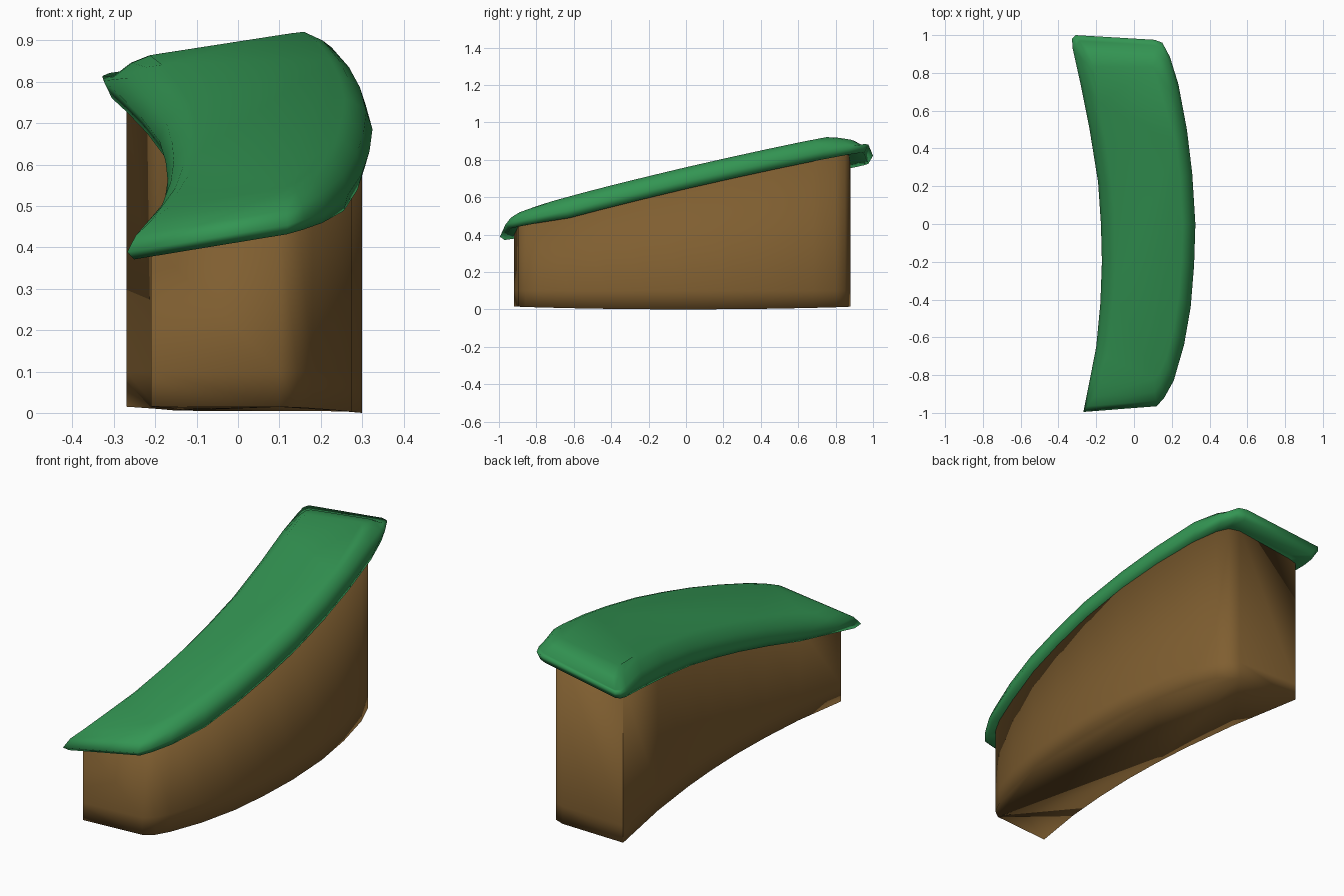
import bpy, bmesh

if "Cube" in bpy.data.objects:
    bpy.data.objects.remove(bpy.data.objects["Cube"])


def material(name, rgb):
    m = bpy.data.materials.new(name)
    m.diffuse_color = (*rgb, 1)
    m.use_nodes = True
    m.node_tree.nodes["Principled BSDF"].inputs["Base Color"].default_value = m.diffuse_color
    return m


def slope(x, y):
    # tilted plane of the ground, easing off at the high end
    return 0.72 + 0.156 * x + 0.235 * y - 0.22 * max(0, y - 0.75)


def loft(name, rings, mat, sharp=()):
    # stack closed rings of equal length and cap both ends
    bm = bmesh.new()
    vs = [[bm.verts.new(p) for p in ring] for ring in rings]
    n = len(vs[0])
    for a, b in zip(vs, vs[1:]):
        for i in range(n):
            j = (i + 1) % n
            bm.faces.new((a[i], a[j], b[j], b[i]))
    bm.faces.new(vs[0])
    bm.faces.new(vs[-1])
    bmesh.ops.recalc_face_normals(bm, faces=bm.faces)
    for f in bm.faces:
        f.smooth = True
    for a, b in zip(vs, vs[1:]):
        for i in sharp:
            bm.edges.get((a[i], b[i])).smooth = False
    me = bpy.data.meshes.new(name)
    bm.to_mesh(me)
    bm.free()
    me.materials.append(mat)
    ob = bpy.data.objects.new(name, me)
    bpy.context.collection.objects.link(ob)
    return ob


grass = material("grass green", (0.033, 0.30, 0.086))
earth = material("earth brown", (0.214, 0.113, 0.030))

# grass cap: curved outline shrunk towards its bent centre line, ring by ring
cap = [(-.268, -.995), (-.235, -.83), (-.20, -.65), (-.178, -.42), (-.17, -.2),
       (-.175, 0), (-.19, .22), (-.235, .5), (-.285, .75), (-.325, .93),
       (-.328, .98), (-.31, 1.0), (.11, .975), (.15, .96), (.19, .885),
       (.235, .74), (.28, .5), (.308, .27), (.325, 0), (.318, -.22),
       (.30, -.44), (.265, -.64), (.21, -.83), (.16, -.92), (.12, -.965)]


def centre(y):
    return 0.08 - 0.17 * y * y


rings = []
for fx, fy, drop in [(.72, .85, 0), (.82, .92, .012), (.94, .97, .04),
                     (1, 1, .085), (.95, .975, .125), (.75, .9, .11)]:
    ring = []
    for x, y in cap:
        y2 = y * fy
        x2 = centre(y2) + (x - centre(y)) * fx
        thin = min(1, .65 + (y + 1))  # thinner lip at the low end
        base = slope(x2, y2) + (.22 * max(0, y2 - .75) if drop > .05 else 0)
        ring.append((x2, y2, base - drop * thin))
    rings.append(ring)
loft("grass_cap", rings, grass)

# earth wall: straight sides, slightly bellied base
wall = [(-.21, -.92), (-.165, -.65), (-.143, -.42), (-.135, -.2), (-.14, 0),
        (-.155, .2), (-.195, .5), (-.27, .88), (.07, .87), (.12, .85),
        (.155, .80), (.205, .68), (.255, .47), (.288, .25), (.30, 0),
        (.293, -.22), (.275, -.42), (.235, -.62), (.18, -.79), (.145, -.86),
        (.10, -.895)]
loft("earth_wall", [
    [(x, y, .015 * min(1, y * y + max(0, .3 - x) * .8)) for x, y in wall],
    [(x, y, .10) for x, y in wall],
    [(x, y, slope(x, y) - .06) for x, y in wall],
], earth, sharp=(0, 7))
